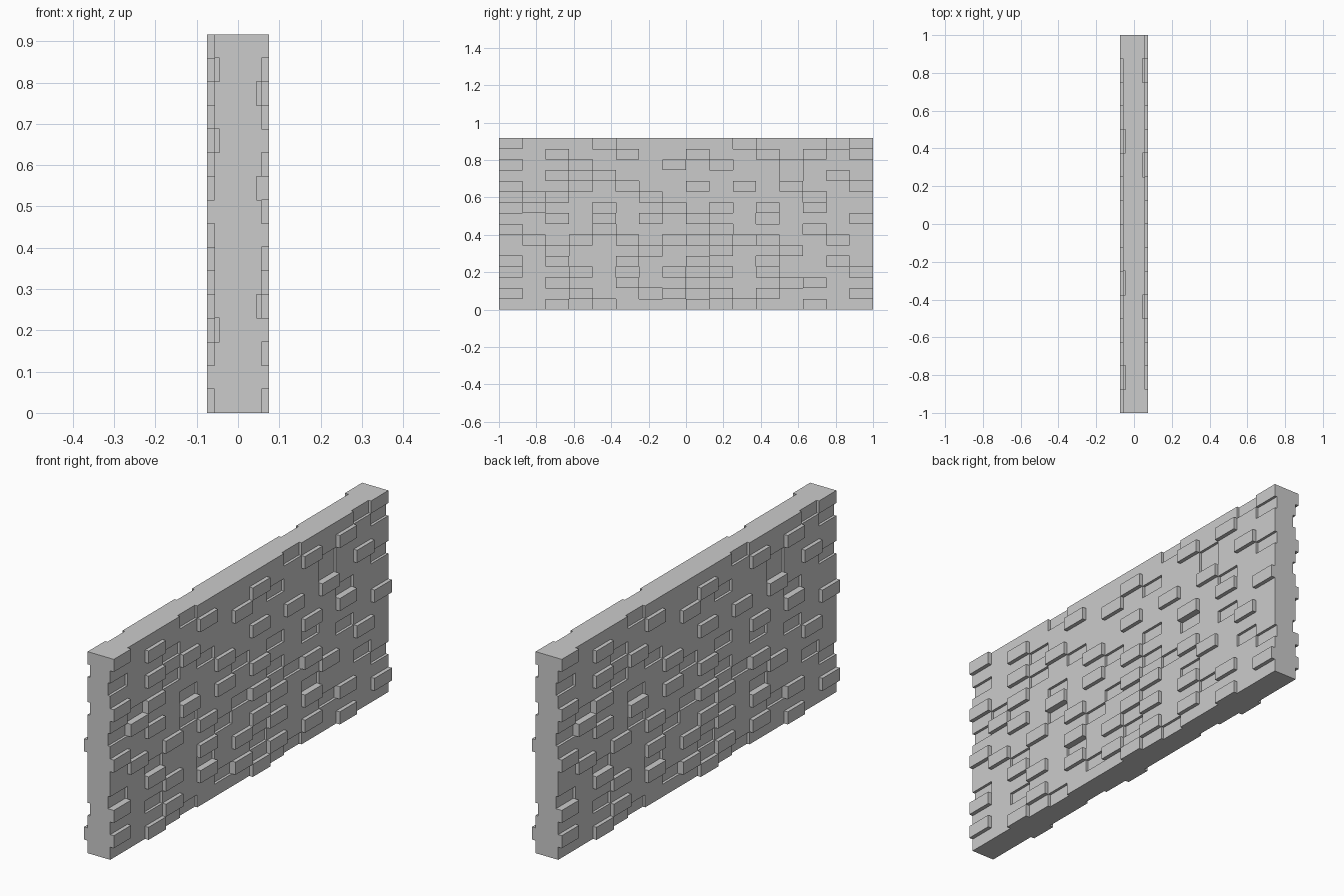
import bpy, bmesh, math
from mathutils import Matrix

if "Cube" in bpy.data.objects:
    bpy.data.objects.remove(bpy.data.objects["Cube"])

# Brick pattern of the +x face, top row first, left = -y
# '+' raised brick, 'o' recessed brick, '.' flush brick
PATTERN = [
    "+...o.....o...o.",
    "..+..+..+..+.+.o",
    "o..o...+.o..o...",
    "..+.+.......o.+.",
    "+..o.o..+.+.+..o",
    ".o+...+......o..",
    "o+..o..o.o.+.+..",
    "..+.+.+.+..o...+",
    "+...o....o...o..",
    ".+.+.+.o+.o+..+.",
    "..o...o..+..+...",
    "o.+..+..+..o..o.",
    "+..+.o.+.+.+...o",
    "..o..+..o...o+..",
    "+..+..o+.+.+...+",
    "..+.o...+.o..+..",
]
LEVEL = {"+": 0.075, ".": 0.057, "o": 0.045}
N = 16
HEIGHT = 0.917
W, H = 2.0 / N, HEIGHT / N


def level(c, r):
    # outside the wall the surface drops to the centre plane, closing the ends
    if 0 <= c < N and 0 <= r < N:
        return LEVEL[PATTERN[N - 1 - r][c]]
    return 0.0


bm = bmesh.new()


def quad(*pts):
    bm.faces.new([bm.verts.new(p) for p in pts])


# Brick faces
for c in range(N):
    for r in range(N):
        x, y, z = level(c, r), -1 + c * W, r * H
        quad((x, y, z), (x, y + W, z), (x, y + W, z + H), (x, y, z + H))

# Step walls between neighbouring bricks, and the outer ends
for i in range(N + 1):
    for j in range(N):
        a, b = level(i - 1, j), level(i, j)
        if a != b:
            y, z = -1 + i * W, j * H
            quad((b, y, z), (a, y, z), (a, y, z + H), (b, y, z + H))
        a, b = level(j, i - 1), level(j, i)
        if a != b:
            y, z = -1 + j * W, i * H
            quad((a, y, z), (b, y, z), (b, y + W, z), (a, y + W, z))

# Opposite face: the same half turned 180 degrees
dup = bmesh.ops.duplicate(bm, geom=bm.verts[:] + bm.edges[:] + bm.faces[:])
bmesh.ops.rotate(bm, verts=[v for v in dup["geom"] if isinstance(v, bmesh.types.BMVert)],
                 cent=(0, 0, 0), matrix=Matrix.Rotation(math.pi, 3, "Z"))
bmesh.ops.remove_doubles(bm, verts=bm.verts, dist=1e-5)
bmesh.ops.recalc_face_normals(bm, faces=bm.faces)

mesh = bpy.data.meshes.new("brick_wall")
bm.to_mesh(mesh)
bm.free()
wall = bpy.data.objects.new("brick_wall", mesh)
bpy.context.collection.objects.link(wall)
